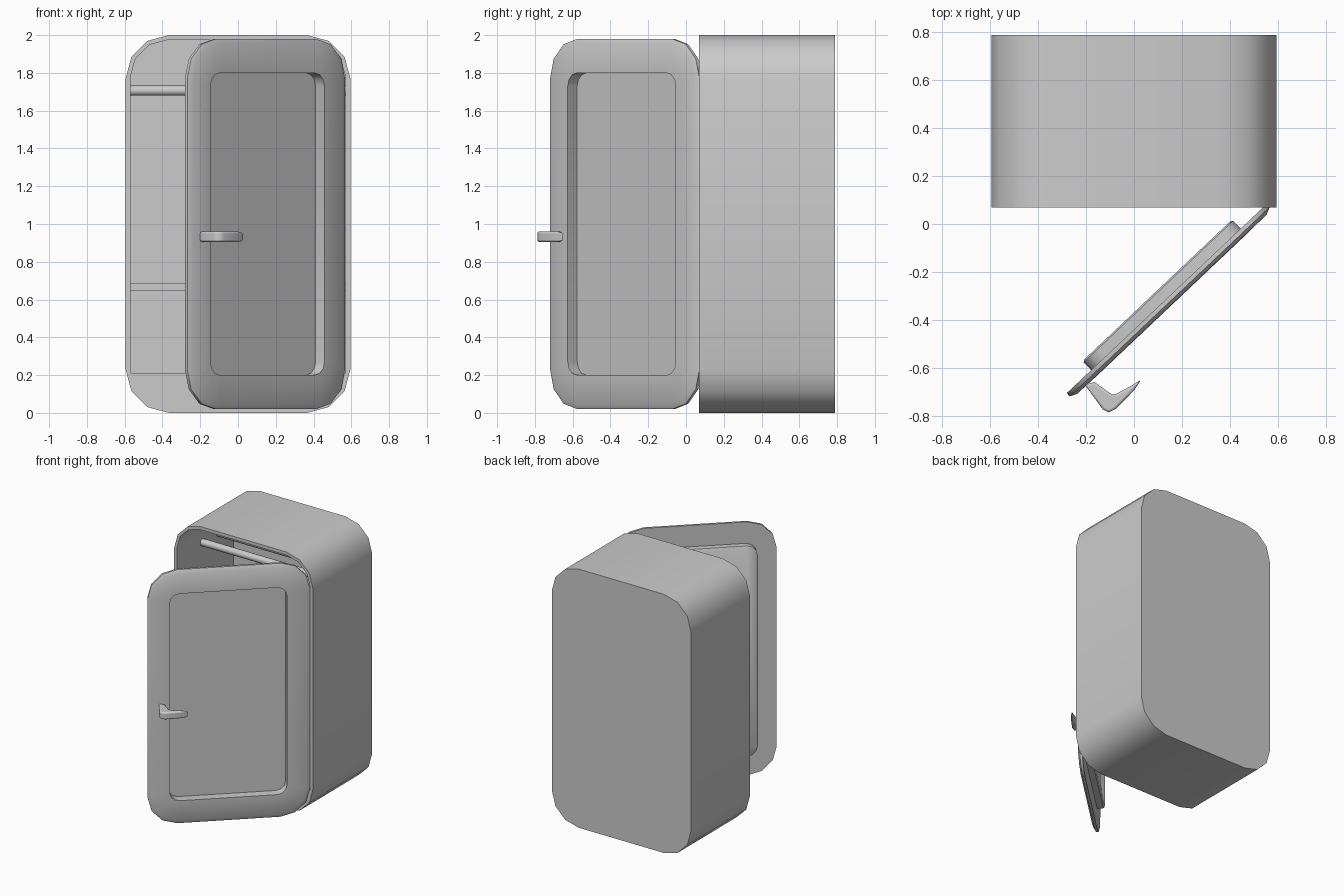
import bpy, bmesh, math
from mathutils import Vector

if "Cube" in bpy.data.objects:
    bpy.data.objects.remove(bpy.data.objects["Cube"])


def outline(x0, x1, z0, z1, r_top, r_bot, seg=3):
    """Rounded rectangle as (x, z) points."""
    pts = []
    for cx, cz, r, a0 in ((x1, z1, r_top, 0), (x0, z1, r_top, 90),
                          (x0, z0, r_bot, 180), (x1, z0, r_bot, 270)):
        sx, sz = (1 if cx == x1 else -1), (1 if cz == z1 else -1)
        for i in range(seg + 1):
            a = math.radians(a0 + 90 * i / seg)
            pts.append((cx - sx * r + r * math.cos(a), cz - sz * r + r * math.sin(a)))
    return pts


def loft(name, loops, smooth=40):
    """Bridge equal-length point loops and cap both ends."""
    bm = bmesh.new()
    rings = [[bm.verts.new(p) for p in loop] for loop in loops]
    n = len(rings[0])
    for a, b in zip(rings, rings[1:]):
        for i in range(n):
            j = (i + 1) % n
            bm.faces.new((a[i], a[j], b[j], b[i]))
    bm.faces.new(rings[0])
    bm.faces.new(rings[-1])
    bmesh.ops.recalc_face_normals(bm, faces=bm.faces)
    me = bpy.data.meshes.new(name)
    bm.to_mesh(me)
    bm.free()
    ob = bpy.data.objects.new(name, me)
    bpy.context.collection.objects.link(ob)
    shade(ob, smooth)
    return ob


def shade(ob, angle=40):
    bpy.ops.object.select_all(action='DESELECT')
    ob.select_set(True)
    bpy.context.view_layer.objects.active = ob
    bpy.ops.object.shade_smooth_by_angle(angle=math.radians(angle))


def prism(name, pts, y0, y1):
    return loft(name, [[(x, y, z) for x, z in pts] for y in (y0, y1)])


# Cabinet shell with hollow interior
cabinet = prism("cabinet", outline(-0.595, 0.595, 0, 2, 0.23, 0.23), 0.068, 0.79)
cutter = prism("cavity_cutter", outline(-0.57, 0.57, 0.21, 1.975, 0.2, 0.001), -0.1, 0.76)
mod = cabinet.modifiers.new("cavity", 'BOOLEAN')
mod.operation = 'DIFFERENCE'
mod.solver = 'EXACT'
mod.object = cutter
bpy.context.view_layer.objects.active = cabinet
bpy.ops.object.modifier_apply(modifier=mod.name)
bpy.data.objects.remove(cutter)
shade(cabinet)

# Shelf
prism("shelf", [(-0.57, 0.645), (0.57, 0.645), (0.57, 0.685), (-0.57, 0.685)], 0.12, 0.762)

# Hanging rails
for i, y in enumerate((0.38, 0.575)):
    bpy.ops.mesh.primitive_cylinder_add(vertices=12, radius=0.027, depth=1.145,
                                        location=(0, y, 1.706), rotation=(0, math.pi / 2, 0))
    bpy.context.object.name = f"hanging_rail_{i + 1}"
    shade(bpy.context.object)

# Door, swung open about its right edge: recessed front, raised back panel
hinge = Vector((0.575, 0.062, 0))
along = Vector((-0.726, -0.687, 0)).normalized()
out = Vector((-along.y, along.x, 0))


def door_loop(s0, s1, z0, z1, r, depth):
    return [hinge + along * s + out * depth + Vector((0, 0, z))
            for s, z in outline(s0, s1, z0, z1, r, r)]


loft("door", [
    door_loop(0.165, 0.997, 0.2, 1.8, 0.07, -0.065),
    door_loop(0.165, 0.997, 0.2, 1.8, 0.07, 0.004),
    door_loop(0.03, 1.12, 0.045, 1.955, 0.19, 0.002),
    door_loop(0.0, 1.15, 0.02, 1.98, 0.21, -0.012),
    door_loop(0.0, 1.15, 0.02, 1.98, 0.21, -0.03),
    door_loop(0.15, 1.01, 0.185, 1.815, 0.08, -0.03),
    door_loop(0.15, 1.01, 0.185, 1.815, 0.08, -0.075),
    door_loop(0.16, 1.0, 0.195, 1.805, 0.07, -0.082),
])

# Door handle: hooked plan profile with rounded edges
plan = [(-0.205, -0.672), (-0.13, -0.775), (-0.105, -0.787), (-0.075, -0.772),
        (0.0, -0.695), (0.03, -0.65), (-0.01, -0.675), (-0.075, -0.71),
        (-0.095, -0.71), (-0.165, -0.66)]
handle = loft("handle", [[(x, y, z) for x, y in plan] for z in (0.905, 0.96)], 60)
bev = handle.modifiers.new("round", 'BEVEL')
bev.width = 0.014
bev.segments = 3
bev.limit_method = 'ANGLE'
bev.angle_limit = math.radians(60)
